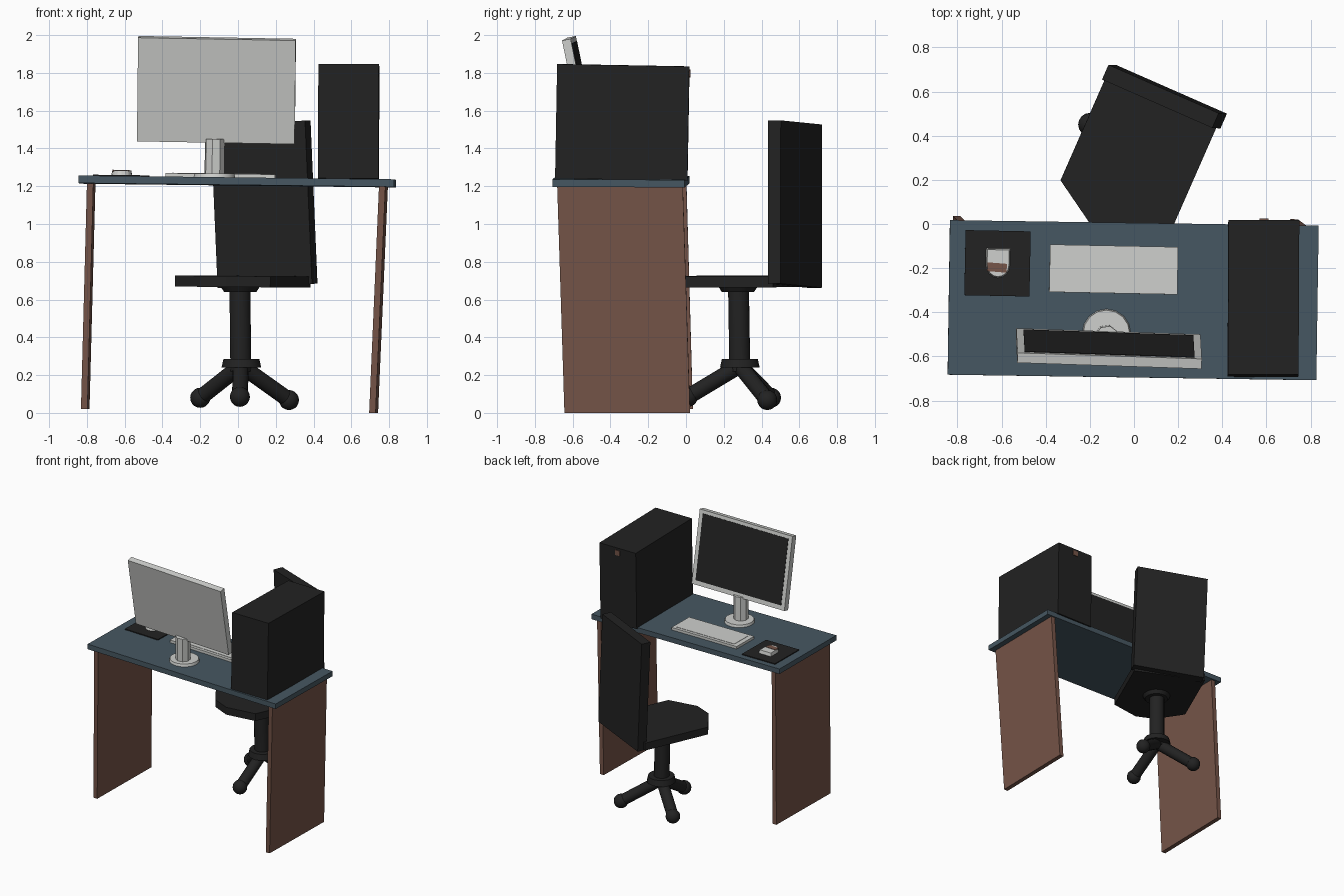
import bpy, bmesh, math
from mathutils import Vector, Euler, Matrix

if "Cube" in bpy.data.objects:
    bpy.data.objects.remove(bpy.data.objects["Cube"])


def material(name, r, g, b):
    m = bpy.data.materials.new(name)
    m.use_nodes = True
    m.diffuse_color = (r, g, b, 1)
    bsdf = next(n for n in m.node_tree.nodes if n.type == 'BSDF_PRINCIPLED')
    bsdf.inputs["Base Color"].default_value = (r, g, b, 1)
    return m


BLUE = material("slate blue", 0.062, 0.096, 0.122)
BROWN = material("wood brown", 0.18, 0.09, 0.065)
BLACK = material("soft black", 0.016, 0.016, 0.016)
GREY = material("light grey", 0.62, 0.63, 0.61)


def finish(name, bm, mat, matrix=Matrix(), smooth=False):
    bmesh.ops.recalc_face_normals(bm, faces=bm.faces)
    mesh = bpy.data.meshes.new(name)
    bm.to_mesh(mesh)
    bm.free()
    mesh.materials.append(mat)
    ob = bpy.data.objects.new(name, mesh)
    bpy.context.collection.objects.link(ob)
    ob.matrix_world = matrix
    if smooth:
        bpy.ops.object.select_all(action='DESELECT')
        ob.select_set(True)
        bpy.context.view_layer.objects.active = ob
        bpy.ops.object.shade_smooth_by_angle(angle=math.radians(35))
    return ob


def placed(loc, rot):
    return Matrix.Translation(loc) @ Euler(rot).to_matrix().to_4x4()


def box(name, size, loc, rot, mat, offset=(0, 0, 0), shear=(0, 0)):
    """Box turned about its centre; shear shifts x and y with height."""
    bm = bmesh.new()
    bmesh.ops.create_cube(bm, size=1)
    for v in bm.verts:
        v.co = Vector(a * b for a, b in zip(v.co, size)) + Vector(offset)
        v.co.x += shear[0] * v.co.z
        v.co.y += shear[1] * v.co.z
    return finish(name, bm, mat, placed(loc, rot))


def prism(name, points, height, loc, rot, mat, taper=1.0):
    """Outline extruded upward, with an optional smaller top."""
    bm = bmesh.new()
    low = [bm.verts.new((x, y, 0)) for x, y in points]
    high = [bm.verts.new((x * taper, y * taper, height)) for x, y in points]
    bm.faces.new(low)
    bm.faces.new(high)
    for i in range(len(points)):
        j = (i + 1) % len(points)
        bm.faces.new((low[i], low[j], high[j], high[i]))
    return finish(name, bm, mat, placed(loc, rot))


def rod(name, start, end, radius, mat, sides=16, top=None):
    start, end = Vector(start), Vector(end)
    axis = end - start
    bm = bmesh.new()
    bmesh.ops.create_cone(bm, cap_ends=True, segments=sides, radius1=radius,
                          radius2=radius if top is None else top, depth=axis.length)
    turn = axis.to_track_quat('Z', 'Y').to_matrix().to_4x4()
    return finish(name, bm, mat, Matrix.Translation((start + end) / 2) @ turn, True)


def ball(name, loc, radius, mat):
    bm = bmesh.new()
    bmesh.ops.create_uvsphere(bm, u_segments=16, v_segments=10, radius=radius)
    return finish(name, bm, mat, Matrix.Translation(loc), True)


def desk_z(x, y):
    """Height of the slightly sloping desk surface."""
    return 1.245 - 0.012 * x - 0.005 * (y + 0.345)


SLOPE = (-0.005, 0.012, -0.02)

# Desk: top and two leaning side panels
box("desk_top", (1.67, 0.70, 0.04), (-0.004, -0.345, 1.225), (-0.005, 0.012, -0.015), BLUE)
box("desk_panel_right", (0.034, 0.665, 1.195), (-0.793, -0.313, 0.617), (0, 0, -0.017),
    BROWN, shear=(0.027, -0.028))
box("desk_panel_left", (0.034, 0.665, 1.20), (0.744, -0.33, 0.60), (0, 0, -0.02),
    BROWN, shear=(0.044, -0.031))

# Computer case with a small port on the back
case_loc, case_rot = (0.586, -0.337, 1.538), (-0.018, 0.003, -0.005)
box("computer_case", (0.32, 0.70, 0.605), case_loc, case_rot, BLACK)
box("case_port", (0.04, 0.008, 0.04), case_loc, case_rot, BROWN, offset=(0, 0.352, 0.265))

# Monitor: tilted housing, screen plate, neck and foot
mon_loc, mon_rot = (-0.114, -0.564, 1.709), (0.2, 0.018, -0.033)
box("monitor_housing", (0.835, 0.046, 0.56), mon_loc, mon_rot, GREY)
box("monitor_screen", (0.77, 0.005, 0.50), mon_loc, mon_rot, BLACK, offset=(0, 0.023, 0.004))
rod("monitor_neck", (-0.125, -0.51, 1.245), (-0.122, -0.515, 1.45), 0.054, GREY, 8)
rod("monitor_foot", (-0.125, -0.495, 1.24), (-0.125, -0.495, 1.267), 0.112, GREY, 16, 0.105)

# Keyboard
box("keyboard", (0.58, 0.215, 0.022), (-0.092, -0.206, desk_z(-0.092, -0.206) + 0.009),
    SLOPE, GREY)
box("keyboard_keys", (0.52, 0.17, 0.003), (-0.085, -0.206, desk_z(-0.085, -0.206) + 0.021),
    SLOPE, GREY)

# Mouse on its mat, rounded towards the monitor
box("mouse_mat", (0.295, 0.295, 0.008), (-0.618, -0.178, desk_z(-0.618, -0.178) + 0.003),
    SLOPE, BLACK)
arc = [(0.055 * math.cos(a), -0.005 - 0.06 * math.sin(a))
       for a in (math.pi * i / 8 for i in range(9))]
prism("mouse_body", arc + [(-0.055, 0.07), (0.055, 0.07)], 0.028,
      (-0.616, -0.18, desk_z(-0.616, -0.18) + 0.004), SLOPE, GREY, 0.9)
box("mouse_wheel", (0.088, 0.04, 0.008), (-0.62, -0.197, desk_z(-0.62, -0.197) + 0.031),
    (0, 0.012, -0.08), BROWN)

# Chair back and seat with cut front corners
YAW = -0.414
box("chair_back", (0.546, 0.073, 0.865), (0.138, 0.577, 1.105), (0.015, -0.04, YAW), BLACK)
half = [(0.275, 0.03), (0.275, -0.5), (0.075, -0.625)]
prism("chair_seat", half + [(-x, y) for x, y in reversed(half)], 0.058,
      (0.12, 0.545, 0.667), (0, 0.008, YAW), BLACK)

# Chair post with collars
rod("chair_post", (0.015, 0.285, 0.22), (0.01, 0.278, 0.67), 0.056, BLACK)
rod("post_top_collar", (0.012, 0.275, 0.64), (0.012, 0.275, 0.675), 0.085, BLACK, 16, 0.108)
rod("post_bottom_collar", (0.018, 0.285, 0.24), (0.018, 0.285, 0.285), 0.105, BLACK, 16, 0.095)

# Three splayed feet
for i, tip in enumerate([(0.01, 0.01, 0.085), (0.27, 0.43, 0.068), (-0.2, 0.45, 0.08)]):
    rod(f"chair_foot_{i + 1}", (0.015, 0.285, 0.25), tip, 0.042, BLACK)
    ball(f"chair_foot_ball_{i + 1}", tip, 0.053, BLACK)
